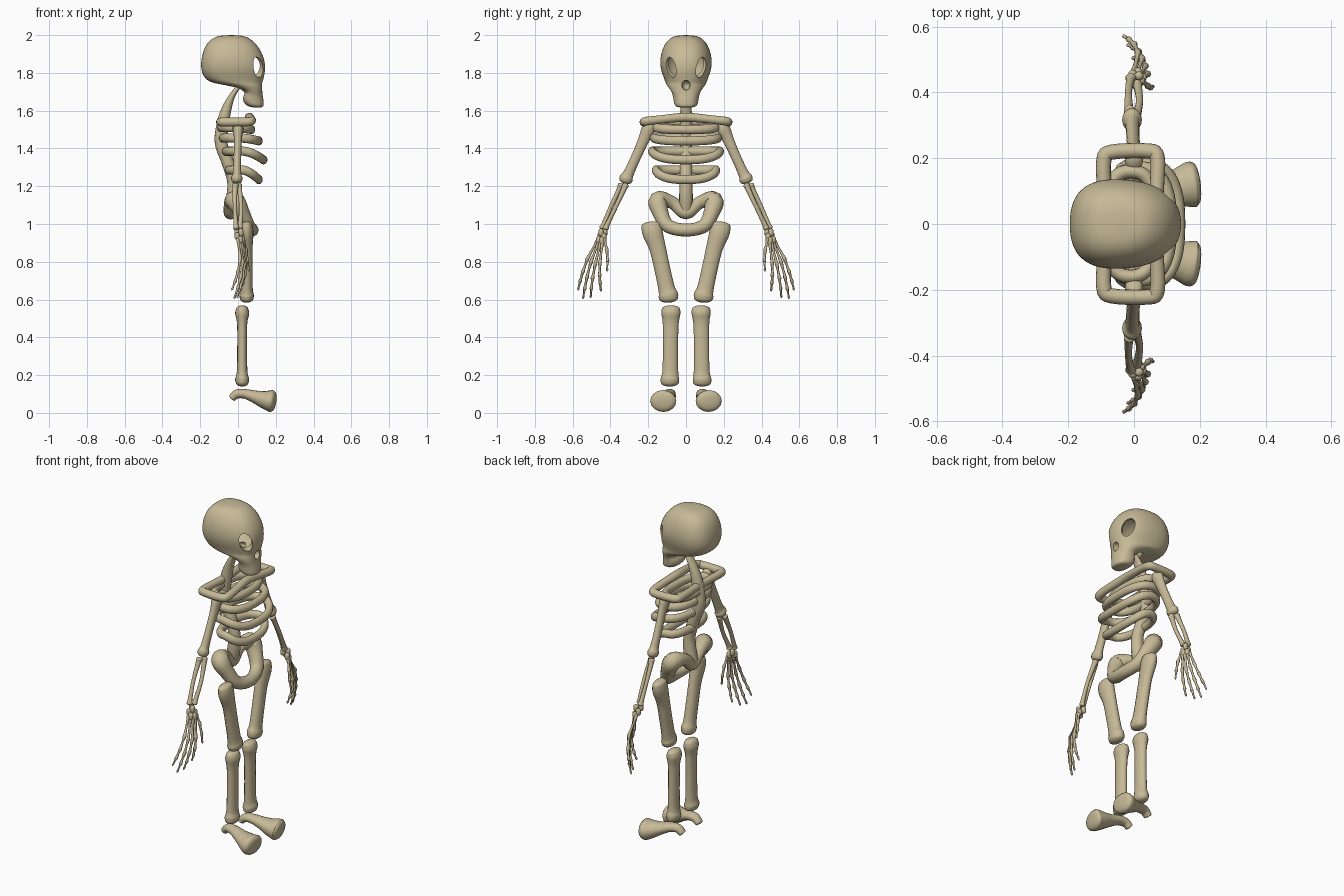
import bpy, bmesh, math
from mathutils import Vector

if "Cube" in bpy.data.objects:
    bpy.data.objects.remove(bpy.data.objects["Cube"])

bone = bpy.data.materials.new("bone")
bone.diffuse_color = (0.57, 0.49, 0.31, 1)
bone.use_nodes = True
bone.node_tree.nodes["Principled BSDF"].inputs["Base Color"].default_value = bone.diffuse_color


def finish(name, bm, mirror=False, angle=None):
    bmesh.ops.recalc_face_normals(bm, faces=bm.faces)
    me = bpy.data.meshes.new(name)
    bm.to_mesh(me)
    bm.free()
    ob = bpy.data.objects.new(name, me)
    bpy.context.collection.objects.link(ob)
    me.materials.append(bone)
    for p in me.polygons:
        p.use_smooth = True
    if mirror:
        m = ob.modifiers.new("mirror", 'MIRROR')
        m.use_axis = (False, True, False)
    return ob


def skin(bm, rings, closed=False):
    """Bridge rings of points into a tube."""
    vs = [[bm.verts.new(p) for p in r] for r in rings]
    n = len(vs[0])
    for i in range(len(vs) if closed else len(vs) - 1):
        a, b = vs[i], vs[(i + 1) % len(vs)]
        for j in range(n):
            bm.faces.new((a[j], a[(j + 1) % n], b[(j + 1) % n], b[j]))
    if not closed:
        bm.faces.new(vs[0])
        bm.faces.new(vs[-1])


def tube(bm, pts, ref=(1, 0, 0), closed=False, sides=16, steps=5, round_end=0.6):
    """Smooth bone through points (x, y, z, radius across[, radius along ref])."""
    P = [Vector(p if len(p) == 5 else (*p, p[3])) for p in pts]
    n, S = len(P), []
    for i in range(n if closed else n - 1):
        if closed:
            a, b, c, d = (P[(i + k) % n] for k in (-1, 0, 1, 2))
        else:
            a, b, c, d = P[max(i - 1, 0)], P[i], P[i + 1], P[min(i + 2, n - 1)]
        for k in range(steps):
            t = k / steps
            S.append(0.5 * (2 * b + (c - a) * t + (2 * a - 5 * b + 4 * c - d) * t * t
                            + (3 * b - a - 3 * c + d) * t ** 3))
    if not closed:
        S.append(P[-1])
    ref, rings, m = Vector(ref), [], len(S)

    def ring(s, t, f=1, off=0):
        u = t.cross(ref).normalized()
        w = u.cross(t)
        c = Vector(s[:3]) + t * off
        return [c + u * math.cos(q) * s[3] * f + w * math.sin(q) * s[4] * f
                for q in (2 * math.pi * j / sides for j in range(sides))]

    caps = [(math.cos(q), math.sin(q)) for q in (0.4, 0.8, 1.15, 1.4)]
    for i, s in enumerate(S):
        if closed:
            t = S[(i + 1) % m] - S[i - 1]
        else:
            t = S[min(i + 1, m - 1)] - S[max(i - 1, 0)]
        t = Vector(t[:3]).normalized()
        r = min(s[3], s[4]) * round_end
        if i == 0 and not closed:
            rings += [ring(s, t, f, -r * o) for f, o in reversed(caps)]
        rings.append(ring(s, t))
        if i == m - 1 and not closed:
            rings += [ring(s, t, f, r * o) for f, o in caps]
    skin(bm, rings, closed)


def bone_part(name, pts, mirror=False, **kw):
    bm = bmesh.new()
    tube(bm, pts, **kw)
    return finish(name, bm, mirror)


def cut(ob, loc, size, rot=(0, 0, 0)):
    bpy.ops.mesh.primitive_uv_sphere_add(segments=32, ring_count=20, location=loc, rotation=rot)
    c = bpy.context.object
    c.scale = size
    c.hide_render = True
    m = ob.modifiers.new("cut", 'BOOLEAN')
    m.operation, m.object, m.solver = 'DIFFERENCE', c, 'EXACT'
    bpy.context.view_layer.objects.active = ob
    bpy.ops.object.modifier_apply(modifier=m.name)
    bpy.data.objects.remove(c)


# skull: stacked egg-shaped rings (z, back, front, half width)
levels = [(2.0, -.08, .01, .035), (1.99, -.13, .055, .08), (1.95, -.175, .105, .118),
          (1.88, -.197, .142, .139), (1.82, -.2, .148, .136), (1.77, -.18, .138, .116),
          (1.745, -.14, .13, .108), (1.733, -.04, .13, .1), (1.70, .05, .128, .076),
          (1.675, .02, .133, .068), (1.635, .03, .138, .064), (1.615, .07, .135, .05)]


def power(v, e):
    return math.copysign(abs(v) ** e, v)


rings = []
for z, x0, x1, h in levels:
    qs = [2 * math.pi * k / 20 for k in range(20)]
    rings.append([Vector(((x0 + x1) / 2 + (x1 - x0) / 2 * power(math.cos(q), .85),
                          h * power(math.sin(q), .8) * (1 - .12 * math.cos(q)), z)) for q in qs])
bm = bmesh.new()
skin(bm, rings)
skull = finish("skull", bm)
sub = skull.modifiers.new("smooth", 'SUBSURF')
sub.levels = sub.render_levels = 2
bpy.context.view_layer.objects.active = skull
bpy.ops.object.modifier_apply(modifier=sub.name)
# brain cavity, eye sockets, nose and base opening
cut(skull, (-.02, 0, 1.855), (.148, .118, .115))
for s in (1, -1):
    cut(skull, (.1, s * .073, 1.83), (.075, .034, .056), (s * -.35, 0, s * .75))
cut(skull, (.13, 0, 1.735), (.05, .022, .026))
cut(skull, (0, 0, 1.735), (.035, .065, .035))
bpy.ops.object.select_all(action='DESELECT')
skull.select_set(True)
bpy.context.view_layer.objects.active = skull
bpy.ops.object.shade_smooth_by_angle(angle=math.radians(40))

# spine
bone_part("spine", [(.005, 0, 1.73, .022, .012), (-.03, 0, 1.68, .028, .016),
                    (-.06, 0, 1.61, .03, .026), (-.08, 0, 1.53, .033), (-.09, 0, 1.43, .033),
                    (-.055, 0, 1.33, .033), (-.025, 0, 1.23, .033), (-.025, 0, 1.15, .036),
                    (-.04, 0, 1.07, .035)])

# shoulder girdle loop
half = [(.07, .12, 1.555, .022), (.07, .205, 1.545, .023), (.04, .222, 1.54, .023),
        (-.07, .218, 1.54, .023), (-.092, .19, 1.54, .023), (-.09, .1, 1.54, .022)]
loop = [(.06, 0, 1.565, .024)] + half + [(-.085, 0, 1.54, .022)]
loop += [(x, -y, z, r) for x, y, z, r in reversed(half)]
bone_part("shoulder_girdle", loop, ref=(0, 0, 1), closed=True)

# ribs (back, front, half width, height at back, dip at the front)
for i, (x0, x1, h, z, dip) in enumerate([(-.09, .07, .16, 1.51, .01), (-.08, .11, .17, 1.455, .015),
                                         (-.065, .135, .18, 1.385, .045),
                                         (-.05, .11, .16, 1.285, .05)]):
    pts = []
    for k in range(20):
        q = 2 * math.pi * k / 20
        c = power(math.cos(q), .8)
        front = max(0, c)
        pts.append(((x0 + x1) / 2 + (x1 - x0) / 2 * c, h * power(math.sin(q), .8),
                    z - dip * front ** 1.5, .021, .024))
    bone_part("rib_%d" % (i + 1), pts, ref=(0, 0, 1), closed=True, steps=3)

# pelvis ring with wide hip wings
side = [(-.04, .075, 1.115, .034), (-.015, .145, 1.122, .052, .05), (.02, .135, 1.06, .042),
        (.055, .095, .99, .036)]
ring_pts = [(-.04, 0, 1.06, .036)] + side + [(.075, 0, .968, .034)]
ring_pts += [(x, -y, *r) for x, y, *r in reversed(side)]
bone_part("pelvis", ring_pts, closed=True)

# legs
bone_part("thigh_bone", [(.045, .183, .995, .052, .03), (.046, .177, .955, .054, .036),
                         (.046, .15, .87, .044, .031), (.046, .125, .76, .042, .031),
                         (.046, .103, .66, .044, .032), (.046, .094, .625, .052, .038),
                         (.046, .092, .605, .05, .036)], mirror=True)
bone_part("shin_bone", [(.022, .08, .55, .048, .032), (.022, .08, .525, .05, .037),
                        (.022, .081, .47, .042, .027), (.022, .082, .35, .04, .026),
                        (.022, .083, .22, .042, .028), (.022, .085, .18, .049, .037),
                        (.022, .085, .16, .048, .034)], mirror=True)
bone_part("foot", [(-.032, .078, .078, .024, .02), (-.005, .082, .1, .028, .024),
                   (.04, .09, .1, .034, .026), (.09, .102, .085, .044, .034),
                   (.14, .112, .07, .06, .048), (.175, .12, .063, .07, .058),
                   (.188, .122, .061, .064, .052)], ref=(0, 0, 1), mirror=True, round_end=.25)

# arms
bone_part("upper_arm", [(0, .19, 1.52, .032, .026), (0, .2, 1.5, .036, .028),
                        (0, .222, 1.45, .03, .021), (-.003, .262, 1.36, .026, .02),
                        (-.005, .303, 1.27, .028, .022), (-.006, .315, 1.245, .036, .03),
                        (-.006, .32, 1.23, .034, .028)], mirror=True)
bm = bmesh.new()
for dx, dy in ((-.012, .012), (.012, -.012)):
    tube(bm, [(-.005 + dx * .7, .332 + dy, 1.205, .018), (-.004 + dx, .343 + dy, 1.18, .014),
              (dx * 1.4, .385 + dy * 1.1, 1.09, .011), (dx, .425 + dy * .8, 1.0, .013),
              (dx * .8, .433 + dy * .8, .98, .017)], sides=10)
finish("forearm_bones", bm, True)

# hands: wrist knuckles, then bones from palm to fingertip
bm = bmesh.new()
for x, y, z in ((-.005, .43, .955), (.015, .45, .955), (-.004, .455, .935), (.02, .435, .932),
                (.012, .462, .915), (.025, .445, .912)):
    tube(bm, [(x, y, z + .008, .014), (x, y, z - .008, .014)], sides=10, steps=2, round_end=.9)


def finger(path):
    for a, b in zip(path, path[1:]):
        A, B = Vector(a), Vector(b)
        r = .006 if b is path[-1] else .008
        rows = [(0, 1.3), (.15, 1.1), (.5, .75), (.85, 1.0), (1, .4 if b is path[-1] else 1.2)]
        tube(bm, [(*A.lerp(B, t), r * k) for t, k in rows], sides=8, steps=2)


for base, knuckle, tip in (((0, .465, .92), (.012, .52, .82), (-.033, .572, .65)),
                           ((.01, .46, .91), (.025, .503, .8), (-.02, .545, .605)),
                           ((.02, .452, .905), (.035, .48, .79), (-.005, .505, .61)),
                           ((.028, .442, .905), (.042, .456, .795), (.01, .45, .645))):
    K, T = Vector(knuckle), Vector(tip)
    bow = Vector((.008, .004, 0))
    finger([base, knuckle, K.lerp(T, .42) + bow, K.lerp(T, .73) + bow * .7, tip])
finger([(.028, .432, .92), (.042, .42, .865), (.05, .415, .805), (.058, .418, .75)])
finish("hand_bones", bm, True)
